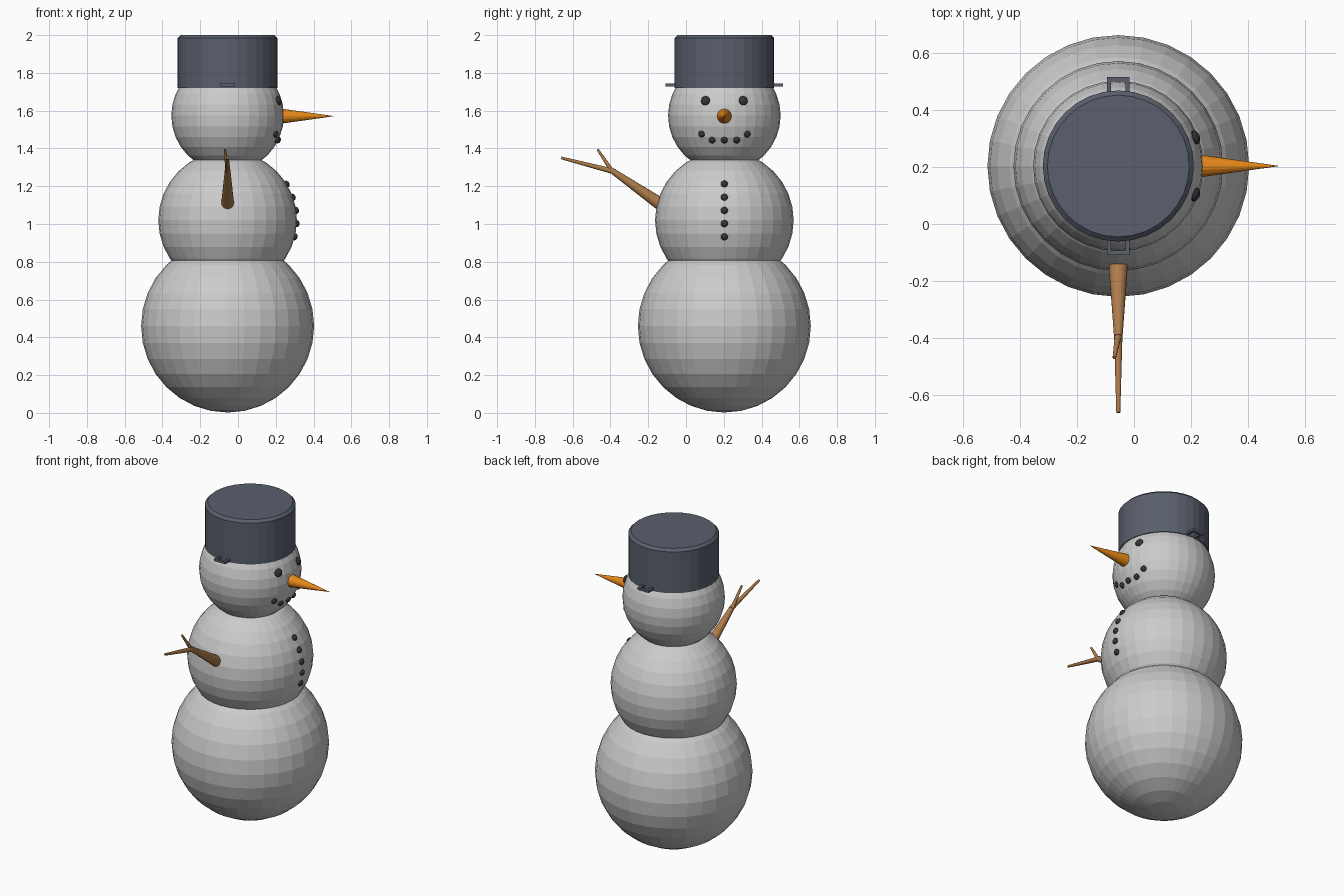
import bpy
from math import sqrt
from mathutils import Vector

if "Cube" in bpy.data.objects:
    bpy.data.objects.remove(bpy.data.objects["Cube"])

CX, CY = -0.055, 0.203  # body axis


def material(name, rgb):
    m = bpy.data.materials.new(name)
    m.diffuse_color = (*rgb, 1)
    m.use_nodes = True
    m.node_tree.nodes["Principled BSDF"].inputs["Base Color"].default_value = m.diffuse_color
    return m


coal = material("coal", (0.035, 0.035, 0.04))
orange = material("orange", (0.80, 0.25, 0.01))
wood = material("wood", (0.42, 0.20, 0.07))
slate = material("slate", (0.10, 0.115, 0.15))


def finish(name, mat=None):
    ob = bpy.context.object
    ob.name = name
    if mat:
        ob.data.materials.append(mat)
    return ob


def ball(name, r, z):
    bpy.ops.mesh.primitive_uv_sphere_add(segments=32, ring_count=16, radius=r, location=(CX, CY, z))
    finish(name)


def taper(name, a, b, r1, r2, mat, sides=16):
    a, b = Vector(a), Vector(b)
    d = b - a
    bpy.ops.mesh.primitive_cone_add(vertices=sides, radius1=r1, radius2=r2, depth=d.length,
                                    location=(a + b) / 2, rotation=d.to_track_quat('Z', 'Y').to_euler())
    return finish(name, mat)


def lump(name, y, z, r, ball_r, ball_z, flat):
    # coal piece seated on the +x side of a snow ball, flattened along the normal
    n = Vector((sqrt(ball_r ** 2 - (y - CY) ** 2 - (z - ball_z) ** 2), y - CY, z - ball_z))
    bpy.ops.mesh.primitive_uv_sphere_add(segments=16, ring_count=8, radius=r,
                                         location=Vector((CX, CY, ball_z)) + n,
                                         rotation=n.to_track_quat('Z', 'Y').to_euler())
    finish(name, coal).scale.z = flat


# Snow balls
ball("base_ball", 0.458, 0.46)
ball("middle_ball", 0.367, 1.02)
ball("head_ball", 0.298, 1.574)

# Face
for s in (-1, 1):
    lump("eye", CY + s * 0.1, 1.653, 0.025, 0.298, 1.574, 0.6)
for dy, z in ((-0.121, 1.476), (-0.065, 1.444), (0, 1.444), (0.065, 1.444), (0.121, 1.476)):
    lump("mouth_piece", CY + dy, z, 0.018, 0.298, 1.574, 0.75)
taper("nose", (0.22, CY, 1.571), (0.51, CY, 1.571), 0.041, 0, orange)

# Buttons
for i in range(5):
    lump("button", CY, 1.212 - i * 0.07, 0.019, 0.367, 1.02, 0.75)

# Stick arm with a fork
fork = (CX, -0.394, 1.284)
taper("arm", (CX, -0.11, 1.088), fork, 0.036, 0.015, wood)
taper("arm_tip", (CX, -0.375, 1.276), (CX, -0.66, 1.35), 0.015, 0.007, wood)
taper("arm_twig", (CX, -0.39, 1.278), (CX - 0.014, -0.468, 1.395), 0.012, 0.006, wood)

# Bucket hat with bevelled top rim
bpy.ops.mesh.primitive_cylinder_add(vertices=32, radius=0.264, depth=0.28, location=(CX, CY, 1.86))
hat = finish("hat", slate)
weights = hat.data.attributes.new("bevel_weight_edge", 'FLOAT', 'EDGE')
for e in hat.data.edges:
    if all(hat.data.vertices[v].co.z > 0 for v in e.vertices):
        weights.data[e.index].value = 1
bev = hat.modifiers.new("Bevel", 'BEVEL')
bev.width = 0.016
bev.segments = 1
bev.limit_method = 'WEIGHT'


# Handle loops on both sides of the hat
def bar(x, y, sx, sy):
    bpy.ops.mesh.primitive_cube_add(size=1, location=(x, y, 1.735))
    finish("hat_loop", slate).scale = (sx, sy, 0.015)


for s in (-1, 1):
    bar(CX, CY + s * 0.304, 0.08, 0.015)
    for t in (-1, 1):
        bar(CX + t * 0.0325, CY + s * 0.277, 0.015, 0.04)
